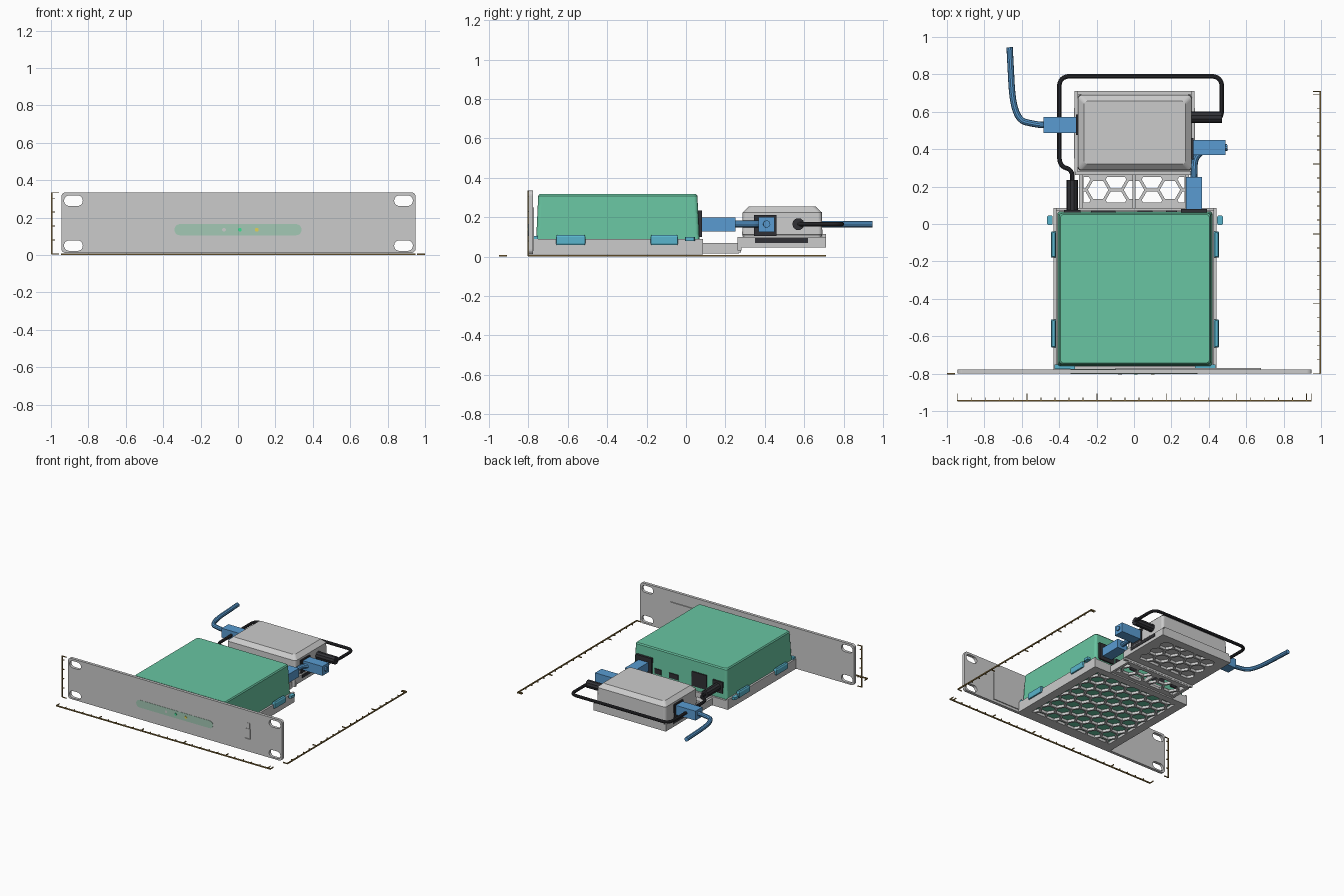
import bpy, bmesh, math
from mathutils import Vector

if "Cube" in bpy.data.objects:
    bpy.data.objects.remove(bpy.data.objects["Cube"])


def mat(name, r, g, b):
    m = bpy.data.materials.new(name)
    m.diffuse_color = (r, g, b, 1)
    m.use_nodes = True
    m.node_tree.nodes["Principled BSDF"].inputs["Base Color"].default_value = m.diffuse_color
    return m


GREEN = mat("green", .14, .56, .36)
BLUE = mat("blue", .10, .33, .64)
CYAN = mat("cyan", .10, .46, .61)
DARK = mat("dark", .03, .03, .035)
BROWN = mat("brown", .28, .18, .05)
PALE = mat("pale_green", .37, .58, .46)
WHITE = mat("white", .9, .9, .9)
LIME = mat("lime", .05, .75, .3)
YELLOW = mat("yellow", .75, .65, .1)


def finish(name, bm, m=None):
    bmesh.ops.recalc_face_normals(bm, faces=bm.faces)
    me = bpy.data.meshes.new(name)
    bm.to_mesh(me)
    bm.free()
    ob = bpy.data.objects.new(name, me)
    bpy.context.collection.objects.link(ob)
    if m:
        me.materials.append(m)
    return ob


def loft(name, u0, u1, v0, v1, sections, r=0, m=None, axis='z', seg=5):
    """Rounded rectangle stacked along an axis; sections = (height, inset)."""
    place = {'z': lambda u, v, w: (u, v, w), 'y': lambda u, v, w: (u, w, v),
             'x': lambda u, v, w: (w, u, v)}[axis]
    bm = bmesh.new()
    rings = []
    for w, ins in sections:
        ring = []
        for k, (cu, cv) in enumerate([(u1 - r, v1 - r), (u0 + r, v1 - r), (u0 + r, v0 + r), (u1 - r, v0 + r)]):
            su, sv = (-1, 1, 1, -1)[k], (-1, -1, 1, 1)[k]
            for i in range(seg + 1 if r else 1):
                a = math.pi / 2 * (k + i / seg)
                ring.append(bm.verts.new(place(cu + su * ins + r * math.cos(a), cv + sv * ins + r * math.sin(a), w)))
        rings.append(ring)
    n = len(rings[0])
    for a, b in zip(rings, rings[1:]):
        for i in range(n):
            bm.faces.new((a[i], a[(i + 1) % n], b[(i + 1) % n], b[i]))
    bm.faces.new(rings[0])
    bm.faces.new(rings[-1])
    bmesh.ops.remove_doubles(bm, verts=bm.verts, dist=1e-5)
    return finish(name, bm, m)


def boxes(name, items, m=None):
    """Several axis-aligned boxes in one mesh."""
    bm = bmesh.new()
    for x0, x1, y0, y1, z0, z1 in items:
        for v in bmesh.ops.create_cube(bm, size=1)['verts']:
            v.co = (x0 if v.co.x < 0 else x1, y0 if v.co.y < 0 else y1, z0 if v.co.z < 0 else z1)
    return finish(name, bm, m)


def cut(ob, cutter):
    cutter.hide_render = True
    md = ob.modifiers.new("cut", 'BOOLEAN')
    md.object, md.solver = cutter, 'EXACT'
    me = bpy.data.meshes.new_from_object(ob.evaluated_get(bpy.context.evaluated_depsgraph_get()))
    ob.modifiers.clear()
    ob.data = me
    bpy.data.objects.remove(cutter)


def hex_plate(name, rect, opening, z0, z1, s=.064, gap=.009):
    """Plate with a honeycomb cut into the opening."""
    x0, x1, y0, y1 = opening
    bm = bmesh.new()
    cx, cy = (x0 + x1) / 2, (y0 + y1) / 2
    for i in range(-8, 9):
        for j in range(-8, 9):
            hx, hy = cx + 1.5 * s * i, cy + math.sqrt(3) * s * (j + (i % 2) / 2)
            if x0 - s * .3 < hx < x1 + s * .3 and y0 - s * .3 < hy < y1 + s * .3:
                bm.faces.new([bm.verts.new((hx + (s - gap) * math.cos(k * math.pi / 3),
                                            hy + (s - gap) * math.sin(k * math.pi / 3), z0 - .02)) for k in range(6)])
    for co, no in [((x0, 0, 0), (-1, 0, 0)), ((x1, 0, 0), (1, 0, 0)), ((0, y0, 0), (0, -1, 0)), ((0, y1, 0), (0, 1, 0))]:
        bmesh.ops.bisect_plane(bm, geom=bm.verts[:] + bm.edges[:] + bm.faces[:], plane_co=co, plane_no=no, clear_outer=True)
    ext = bmesh.ops.extrude_face_region(bm, geom=bm.faces[:], use_keep_orig=True)
    for v in ext['geom']:
        if isinstance(v, bmesh.types.BMVert):
            v.co.z = z1 + .02
    ob = boxes(name, [(*rect, z0, z1)])
    cut(ob, finish("hex_cutter", bm))
    return ob


def tube(name, pts, radius, m, fillet=.06, z=.165):
    """Cable through flat points with filleted corners."""
    pts = [Vector((x, y, z)) for x, y in pts]
    path = [pts[0]]
    for a, b, c in zip(pts, pts[1:], pts[2:]):
        p = b + (a - b).normalized() * min(fillet, (a - b).length * .49)
        q = b + (c - b).normalized() * min(fillet, (c - b).length * .49)
        path += [p * (1 - t) ** 2 + b * 2 * t * (1 - t) + q * t * t for t in [i / 8 for i in range(9)]]
    path.append(pts[-1])
    cu = bpy.data.curves.new(name, 'CURVE')
    cu.dimensions, cu.bevel_depth, cu.bevel_resolution, cu.use_fill_caps = '3D', radius, 3, True
    sp = cu.splines.new('POLY')
    sp.points.add(len(path) - 1)
    for p, co in zip(sp.points, path):
        p.co = (*co, 1)
    tmp = bpy.data.objects.new("tmp", cu)
    bpy.context.collection.objects.link(tmp)
    me = bpy.data.meshes.new_from_object(tmp.evaluated_get(bpy.context.evaluated_depsgraph_get()))
    bpy.data.objects.remove(tmp)
    me.materials.clear()
    me.materials.append(m)
    ob = bpy.data.objects.new(name, me)
    bpy.context.collection.objects.link(ob)
    bpy.context.view_layer.objects.active = ob
    ob.select_set(True)
    bpy.ops.object.shade_smooth_by_angle()
    ob.select_set(False)


# Front rack panel with ear slots
panel = loft("front_panel", -.945, .95, .01, .335, [(-.8, 0), (-.777, 0)], .025, axis='y')
for x in (-.88, .885):
    for z in (.05, .29):
        cut(panel, loft("slot", x - .05, x + .05, z - .028, z + .028, [(-.9, 0), (-.7, 0)], .027, axis='y'))
cut(panel, boxes("latch_slot", [(.62, .67, -.9, -.794, .11, .24)]))
boxes("latch_key", [(.623, .667, -.796, -.7995, .113, .19), (.63, .66, -.796, -.79, .19, .235)])
boxes("panel_backing", [(-.1, .68, -.778, -.77, .03, .25)])
loft("status_window", -.34, .34, .105, .165, [(-.802, 0), (-.775, 0)], .0299, PALE, 'y')
for x, m in ((-.075, WHITE), (.01, LIME), (.1, YELLOW)):
    loft("status_light", x - .01, x + .01, .125, .145, [(-.804, 0), (-.79, 0)], .0099, m, 'y')

# Main tray: honeycomb floor and low walls
hex_plate("tray_floor", (-.43, .44, -.777, .085), (-.36, .37, -.71, .03), .01, .03)
boxes("tray_walls", [(-.43, -.415, -.777, .085, .03, .09), (.425, .44, -.777, .085, .03, .09),
                     (-.415, .425, -.777, -.762, .03, .09), (-.415, .425, .07, .085, .03, .08)])

# Clips holding the main box
for s in (-1, 1):
    xc = .005 + s * .435
    for y0, y1 in ((-.66, -.51), (-.18, -.04)):
        loft("side_clip", xc - .014, xc + .014, y0, y1, [(.06, .003), (.07, 0), (.1, 0), (.11, .006)], .005, CYAN)
    xr = .005 + s * .455
    loft("rear_clip", xr - .015, xr + .015, -.005, .045, [(.08, 0), (.1, 0)], .008, CYAN)
    xf = .005 + s * .375
    boxes("front_clip", [(xf - .055, xf + .055, -.776, -.75, .08, .105)], CYAN)

# Main box
loft("main_box", -.41, .42, -.76, .068, [(.032, .004), (.04, 0), (.09, 0), (.308, .01), (.317, .017)], .018, GREEN)
boxes("box_ports", [(.25, .39, .05, .08, .1, .235), (.17, .23, .05, .072, .12, .16),
                    (.02, .1, .05, .072, .12, .16), (-.23, -.1, .05, .072, .11, .225),
                    (-.375, -.285, .05, .075, .12, .21)], DARK)

# Bridge between the trays
hex_plate("bridge_floor", (-.29, .29, .085, .28), (-.27, .27, .115, .25), .02, .04)
boxes("bridge_rails", [(-.295, -.275, .085, .27, .015, .068), (.275, .295, .085, .27, .015, .068),
                       (-.008, .008, .085, .27, .02, .05), (-.315, .32, .262, .282, .03, .1)])

# Rear tray
hex_plate("rear_tray_floor", (-.318, .323, .27, .71), (-.25, .255, .335, .645), .045, .065)
boxes("rear_tray_walls", [(-.318, -.303, .28, .71, .06, .1), (.308, .323, .28, .71, .06, .1),
                          (-.303, .308, .692, .71, .06, .115)])
boxes("rear_tray_vents", [(-.321, -.3, .35, .62, .07, .095), (.3, .326, .35, .62, .07, .095)], DARK)

# Power adapter
loft("adapter", -.302, .31, .285, .692, [(.066, .008), (.11, .002), (.112, 0), (.225, .003), (.255, .035)], .02)
boxes("adapter_sockets", [(.28, .318, .345, .46, .105, .21), (-.31, -.28, .475, .585, .105, .21)], DARK)

# Data plugs and cables
boxes("box_data_plug", [(.278, .364, .07, .25, .128, .198)], BLUE)
boxes("adapter_data_plug", [(.31, .49, .368, .45, .125, .2)], BLUE)
boxes("uplink_plug", [(-.485, -.3, .487, .572, .125, .2)], BLUE)
tube("data_cable", [(.32, .24), (.325, .39), (.5, .41)], .018, BLUE, .13)
tube("uplink_cable", [(-.47, .53), (-.515, .53), (-.645, .56), (-.665, .945)], .017, BLUE, .3)

# Power plugs and cable
tube("adapter_power_plug", [(.29, .57), (.47, .57)], .031, DARK)
tube("box_power_plug", [(-.33, .06), (-.33, .235)], .031, DARK)
tube("power_cable", [(.44, .57), (.47, .57), (.47, .79), (-.4, .79), (-.4, .31), (-.33, .29), (-.33, .22)], .012, DARK)

# Measuring scales along width, depth and height
STEP, T = .0747, .004


def scale(name, lo, hi, place):
    bars = [place(lo, hi, -T, T)]
    marks = [lo + STEP * i for i in range(int((hi - lo) / STEP) + 1)]
    bars += [place(t - T / 2, t + T / 2, 0, .038 if i % 5 == 0 else .018) for i, t in enumerate(marks)]
    bars.append(place(hi - T, hi, 0, .038))
    boxes(name, bars, BROWN)


scale("width_scale", -.945, .95, lambda a, b, p, q: (a, b, -.945 + p, -.945 + q, 0, .009))
scale("depth_scale", -.8, .71, lambda a, b, p, q: (.996 - q, .996 - p, a, b, 0, .009))
scale("height_scale", .005, .335, lambda a, b, p, q: (-.996 + p, -.996 + q, -.805, -.796, a, b))
